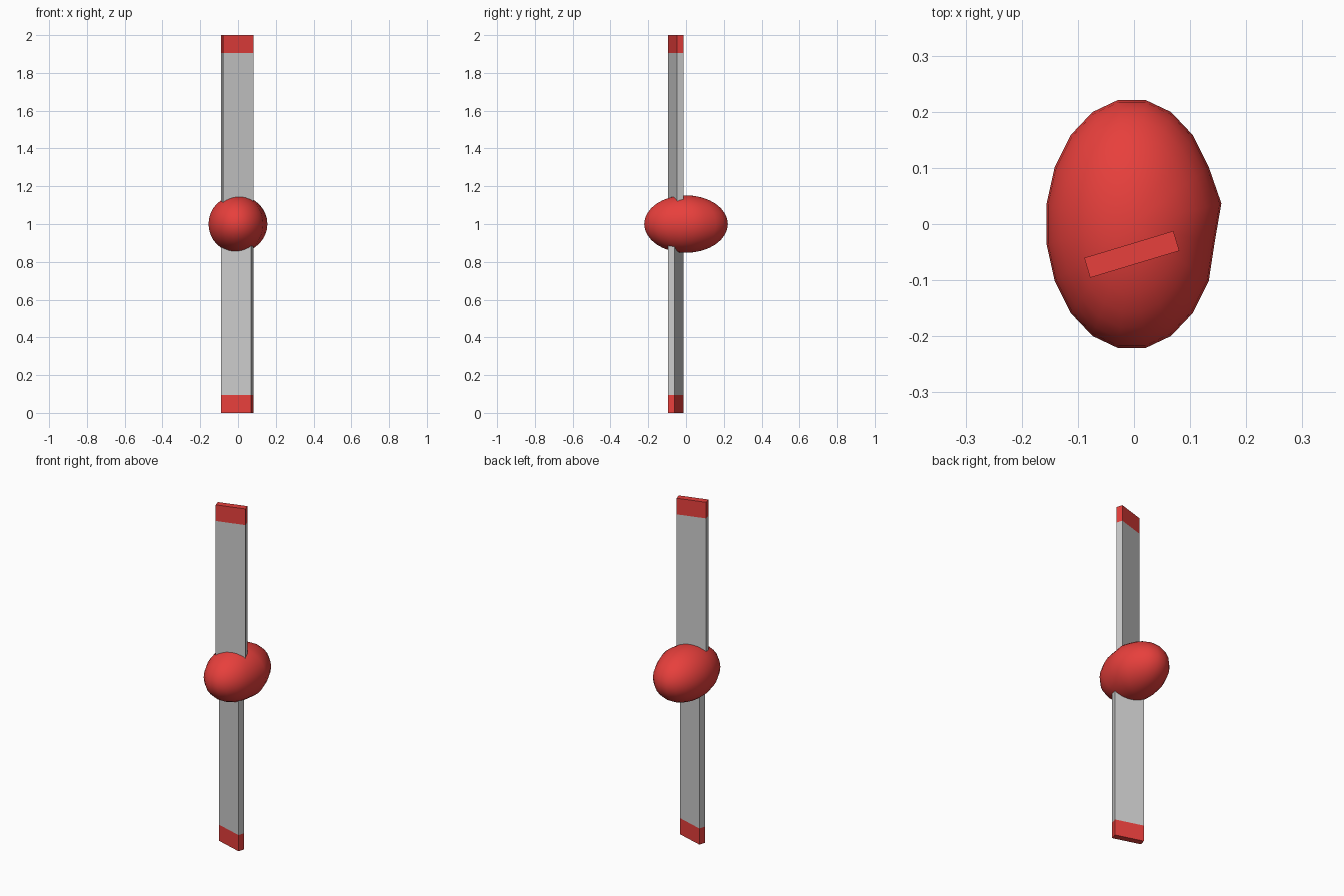
import bpy
import bmesh
from math import atan2, cos, pi, radians
from mathutils import Matrix, Vector

default = bpy.data.objects.get("Cube")
if default:
    bpy.data.objects.remove(default, do_unlink=True)

red = bpy.data.materials.new("red")
red.use_nodes = True
red.diffuse_color = (0.8, 0.05, 0.045, 1)
red.node_tree.nodes["Principled BSDF"].inputs["Base Color"].default_value = red.diffuse_color

CENTRE_X = -0.004
BLADE_Y = -0.054
HUB_Z = 1.0
CAP = 0.095
PITCH = radians(16.8)


def add_object(name, bm, material=None):
    mesh = bpy.data.meshes.new(name)
    bm.to_mesh(mesh)
    bm.free()
    if material:
        mesh.materials.append(material)
    obj = bpy.data.objects.new(name, mesh)
    bpy.context.collection.objects.link(obj)
    return obj


def add_slab(name, bottom, top, pitch, material=None):
    """Flat blade section between two heights, pitched about z."""
    bm = bmesh.new()
    bmesh.ops.create_cube(bm, size=1)
    place = Matrix.Translation((CENTRE_X, BLADE_Y, (bottom + top) / 2))
    size = Matrix.Diagonal((0.166, 0.037, top - bottom, 1))
    bm.transform(place @ Matrix.Rotation(pitch, 4, "Z") @ size)
    return add_object(name, bm, material)


# Blades with opposite pitch and coloured tips
add_slab("upper_blade", HUB_Z, 2 - CAP, PITCH)
add_slab("upper_tip", 2 - CAP, 2, PITCH, red)
add_slab("lower_blade", CAP, HUB_Z, -PITCH)
add_slab("lower_tip", 0, CAP, -PITCH, red)

# Egg-shaped hub with a shallow ridge and valley down its +x side
SEGMENTS = 20
half_step = pi / SEGMENTS
bm = bmesh.new()
bmesh.ops.create_uvsphere(bm, u_segments=SEGMENTS, v_segments=16, radius=1)
bm.transform(Matrix.Rotation(half_step, 4, "Z"))
for vert in bm.verts:
    angle = atan2(vert.co.y, vert.co.x)
    if Vector(vert.co.xy).length > 0.1 and abs(angle) < 1.5 * half_step:
        factor = 1.05 if angle > 0 else 0.97
        vert.co.x *= factor
        vert.co.y *= factor
bm.transform(Matrix.Translation((CENTRE_X, 0, HUB_Z)) @ Matrix.Diagonal((0.154, 0.224, 0.152, 1)))
for face in bm.faces:
    face.smooth = True
add_object("hub", bm, red)
